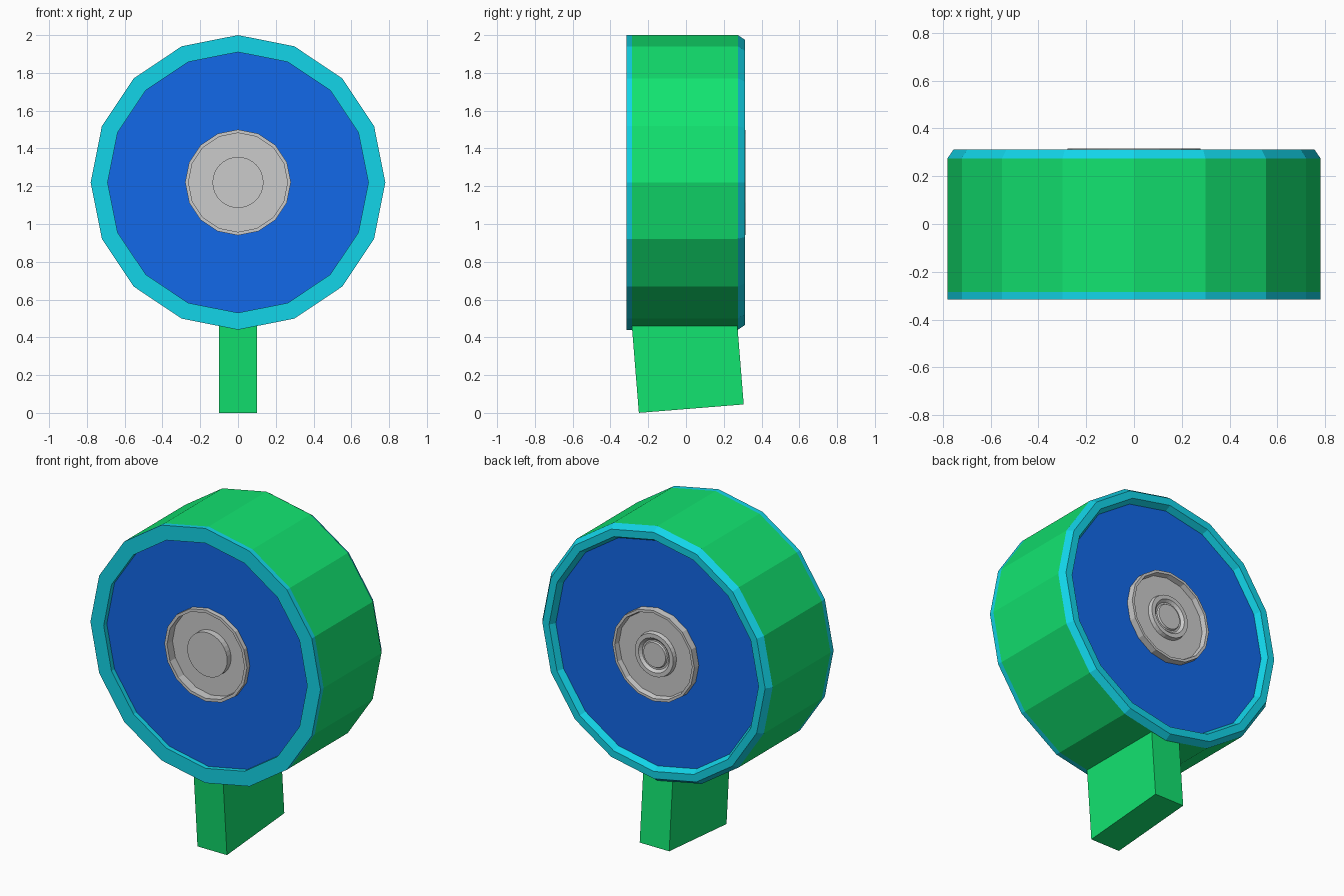
import bpy, bmesh, math
from mathutils import Matrix

if "Cube" in bpy.data.objects:
    bpy.data.objects.remove(bpy.data.objects["Cube"])

CZ = 1.22  # height of the wheel axis


def material(name, rgb):
    m = bpy.data.materials.new(name)
    m.diffuse_color = (*rgb, 1)
    m.use_nodes = True
    m.node_tree.nodes["Principled BSDF"].inputs["Base Color"].default_value = m.diffuse_color
    return m


GREEN = material("green", (0.006, 0.77, 0.162))
TEAL = material("teal", (0.006, 0.66, 0.81))
BLUE = material("blue", (0.006, 0.138, 0.81))


def finish(name, bm, mat=None):
    bmesh.ops.remove_doubles(bm, verts=bm.verts, dist=1e-5)
    bmesh.ops.recalc_face_normals(bm, faces=bm.faces)
    me = bpy.data.meshes.new(name)
    bm.to_mesh(me)
    bm.free()
    ob = bpy.data.objects.new(name, me)
    bpy.context.collection.objects.link(ob)
    if mat:
        me.materials.append(mat)
    return ob


def lathe(name, profile, mat=None, sides=16):
    """Spin (radius, y) points around the wheel axis; radius 0 gives a flat cap."""
    bm = bmesh.new()
    rings = []
    for r, y in profile:
        if r == 0:
            rings.append(None)
            continue
        rings.append([bm.verts.new((r * math.sin(a), y, CZ + r * math.cos(a)))
                      for a in (2 * math.pi * i / sides for i in range(sides))])
    for a, b in zip(rings, rings[1:]):
        if a is None or b is None:
            bm.faces.new(a or b)
            continue
        for i in range(sides):
            j = (i + 1) % sides
            bm.faces.new((a[i], a[j], b[j], b[i]))
    return finish(name, bm, mat)


# Drum wall
lathe("drum_wall", [(0.78, -0.285), (0.78, 0.275)], GREEN)

# Flat front rim and chamfered back rim
lathe("front_rim", [(0.78, -0.285), (0.78, -0.315), (0.69, -0.315), (0.69, -0.285)], TEAL)
lathe("back_rim", [(0.78, 0.275), (0.755, 0.312), (0.71, 0.312), (0.69, 0.275)], TEAL)

# Blue faces, open in the middle for the hub
lathe("front_face", [(0.69, -0.285), (0.27, -0.285)], BLUE)
lathe("back_face", [(0.69, 0.275), (0.27, 0.275)], BLUE)

# Hub dishes
lathe("front_hub", [(0.28, -0.28), (0.28, -0.313), (0.262, -0.313), (0.262, -0.26), (0, -0.26)])
lathe("back_hub", [(0.28, 0.27), (0.278, 0.316), (0.262, 0.316), (0.255, 0.285), (0, 0.285)])

# Raised centre button at the front, ringed boss at the back
lathe("front_button", [(0.135, -0.26), (0.135, -0.298), (0, -0.298)], sides=32)
lathe("back_boss", [(0.135, 0.285), (0.13, 0.31), (0.105, 0.31), (0.09, 0.295), (0.08, 0.295),
                    (0.075, 0.305), (0, 0.305)], sides=32)

# Slightly tilted foot
bm = bmesh.new()
bmesh.ops.create_cube(bm, size=1, matrix=Matrix.Translation((0, 0, 0.235)) @ Matrix.Diagonal((0.2, 0.557, 0.47, 1)))
tilt = Matrix.Translation((0.0, 0.028, 0.0225)) @ Matrix.Rotation(math.radians(4.6), 4, 'X')
bmesh.ops.transform(bm, matrix=tilt, verts=bm.verts)
finish("foot", bm, GREEN)
